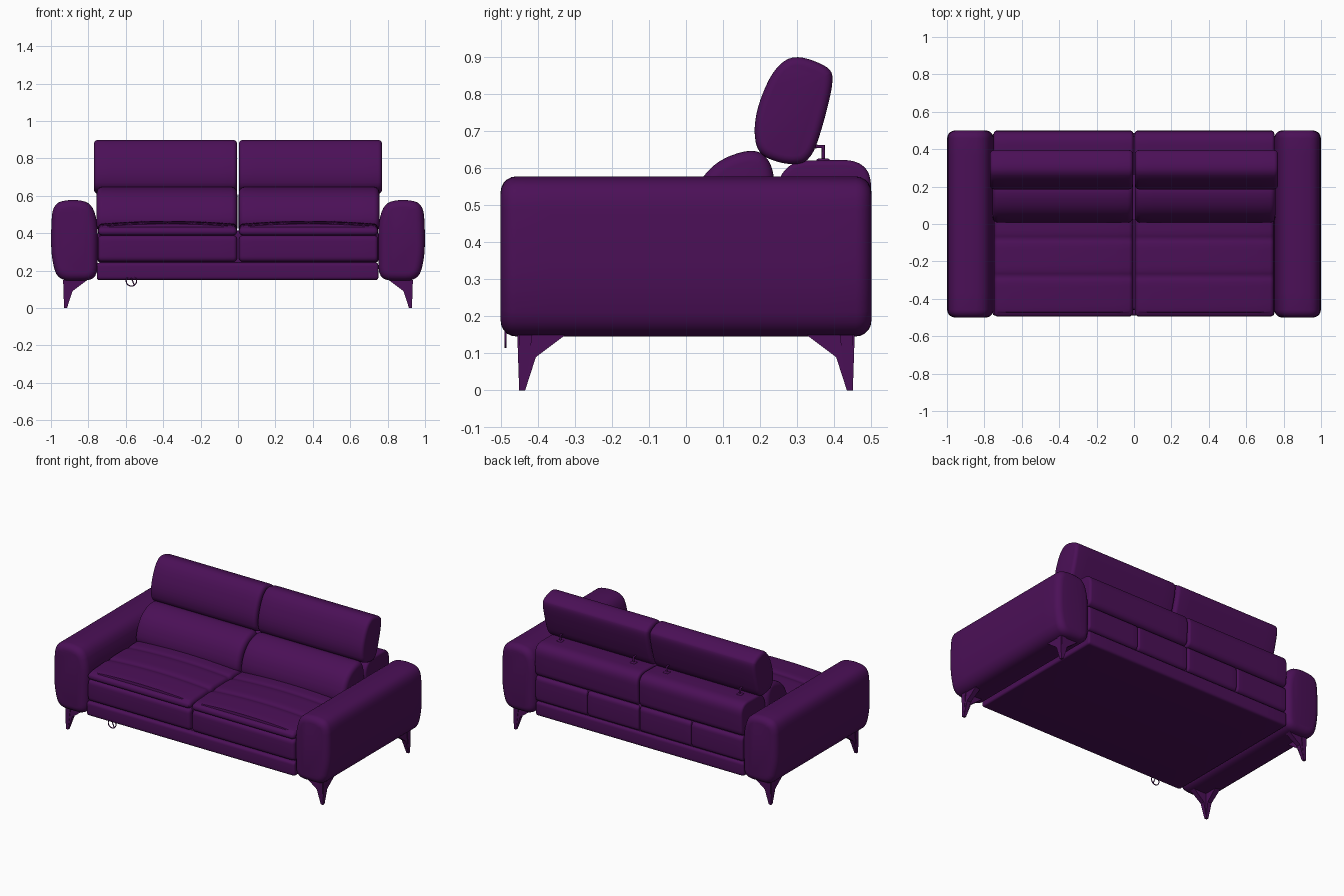
import bpy, bmesh, math
from mathutils import Vector

cube = bpy.data.objects.get("Cube")
if cube:
    bpy.data.objects.remove(cube, do_unlink=True)

COLOUR = (0.07, 0.005, 0.095, 1.0)
purple = bpy.data.materials.new("purple_upholstery")
purple.use_nodes = True
purple.diffuse_color = COLOUR
bsdf = next(n for n in purple.node_tree.nodes if n.type == 'BSDF_PRINCIPLED')
bsdf.inputs["Base Color"].default_value = COLOUR


def finish(name, bm, angle=40):
    """Turn a bmesh into a shaded object."""
    bmesh.ops.recalc_face_normals(bm, faces=bm.faces[:])
    me = bpy.data.meshes.new(name)
    bm.to_mesh(me)
    bm.free()
    me.materials.append(purple)
    me.shade_smooth()
    me.set_sharp_from_angle(angle=math.radians(angle))
    ob = bpy.data.objects.new(name, me)
    bpy.context.collection.objects.link(ob)
    return ob


def rounded(points, radius, steps=5):
    """Round every corner of a closed outline."""
    pts = [Vector(p) for p in points]
    out = []
    for i, p in enumerate(pts):
        a, b = pts[i - 1] - p, pts[(i + 1) % len(pts)] - p
        start = p + a.normalized() * min(radius, a.length * 0.48)
        end = p + b.normalized() * min(radius, b.length * 0.48)
        for k in range(steps + 1):
            t = k / steps
            out.append(start * (1 - t) ** 2 + p * 2 * t * (1 - t) + end * t * t)
    return out


def inset(outline, d):
    """Move a closed outline inward by d."""
    n = len(outline)
    area = sum(outline[i - 1].cross(outline[i]) for i in range(n))
    sign = 1 if area > 0 else -1
    out = []
    for i, p in enumerate(outline):
        t = (outline[(i + 1) % n] - outline[i - 1]).normalized()
        out.append(p + Vector((-t.y, t.x)) * d * sign)
    return out


def cushion(name, points, lo, hi, radius=0.03, end=0.02, crown=0.0, axis='X'):
    """Sweep a rounded outline from lo to hi, with soft ends and a crowned top."""
    outline = rounded(points, radius)
    mid_h = sum(p.y for p in outline) / len(outline)
    steps = 5
    rings = []
    for k in range(steps + 1):
        a = math.pi / 2 * k / steps
        rings.append((lo + end * (1 - math.sin(a)), end * (1 - math.cos(a))))
    rings = [(lo + end * (1 - math.cos(math.pi / 2 * k / steps)),
              end * (1 - math.sin(math.pi / 2 * k / steps))) for k in range(steps + 1)]
    inner = [(lo + end + (hi - lo - 2 * end) * k / 10, 0) for k in range(1, 10)]
    rings = rings + inner + [(lo + hi - t, d) for t, d in reversed(rings)]
    bm = bmesh.new()
    loops = []
    for t, d in rings:
        u = (2 * t - lo - hi) / (hi - lo)
        loop = []
        for p in inset(outline, d):
            h = p.y + (crown * (1 - u * u) if p.y > mid_h else 0)
            loop.append(bm.verts.new((t, p.x, h) if axis == 'X' else (p.x, t, h)))
        loops.append(loop)
    n = len(outline)
    for a, b in zip(loops, loops[1:]):
        for i in range(n):
            j = (i + 1) % n
            bm.faces.new((a[i], a[j], b[j], b[i]))
    bm.faces.new(loops[0])
    bm.faces.new(loops[-1])
    return finish(name, bm)


def rect(y0, y1, z0, z1):
    return [(y0, z0), (y1, z0), (y1, z1), (y0, z1)]


def tube(name, path, r, cyclic=False):
    """Thin round rod along a path."""
    cu = bpy.data.curves.new(name, 'CURVE')
    cu.dimensions = '3D'
    cu.bevel_depth = r
    cu.bevel_resolution = 2
    cu.use_fill_caps = True
    sp = cu.splines.new('POLY')
    sp.points.add(len(path) - 1)
    for q, p in zip(sp.points, path):
        q.co = (*p, 1)
    sp.use_cyclic_u = cyclic
    cu.materials.append(purple)
    ob = bpy.data.objects.new(name, cu)
    bpy.context.collection.objects.link(ob)


# Outlines: arm is (x, z), the others are (y, z)
ARM = [(0.752, 0.147), (0.965, 0.145), (0.998, 0.27), (1.0, 0.42), (0.99, 0.56),
       (0.89, 0.582), (0.785, 0.565), (0.75, 0.46)]
SEAT = [(-0.495, 0.388), (-0.495, 0.428), (-0.45, 0.438), (-0.31, 0.446), (-0.28, 0.437),
        (-0.25, 0.448), (-0.11, 0.45), (-0.08, 0.441), (-0.05, 0.45), (0.1, 0.45), (0.1, 0.388)]
LUMBAR = [(0.03, 0.41), (0.0, 0.46), (0.03, 0.56), (0.09, 0.625), (0.19, 0.655),
          (0.235, 0.61), (0.25, 0.41)]
HEADREST = [(0.182, 0.70), (0.195, 0.635), (0.27, 0.608), (0.335, 0.615), (0.37, 0.715),
            (0.4, 0.84), (0.385, 0.875), (0.29, 0.908), (0.235, 0.865), (0.195, 0.775)]
BACK = [(0.25, 0.41), (0.245, 0.57), (0.29, 0.62), (0.46, 0.622), (0.5, 0.585), (0.495, 0.41)]

# Base rail and hidden inner body
cushion("base_rail", rect(-0.49, 0.487, 0.15, 0.242), -0.755, 0.75, 0.02, 0.012)
cushion("inner_body", rect(-0.46, 0.47, 0.2, 0.415), -0.74, 0.74, 0.02, 0.01)

for s, side in ((-1, "right"), (1, "left")):
    # Arm
    cushion(side + "_arm", [(s * x, z) for x, z in ARM], -0.5, 0.5, 0.07, 0.042, axis='Y')

    # Cushions of one seat
    def place(part, points, x0, x1, *args):
        cushion(side + "_" + part, points, min(s * x0, s * x1), max(s * x0, s * x1), *args)

    place("front_panel", rect(-0.493, -0.3, 0.247, 0.388), 0.006, 0.748, 0.03, 0.02)
    place("seat_cushion", SEAT, 0.006, 0.748, 0.03, 0.022, 0.016)
    place("lumbar_cushion", LUMBAR, 0.005, 0.756, 0.05, 0.03)
    place("headrest", HEADREST, 0.005, 0.77, 0.06, 0.022)
    place("back_panel", BACK, 0.004, 0.75, 0.04, 0.015)
    place("inner_back_panel", rect(0.35, 0.49, 0.244, 0.408), 0.004, 0.374, 0.03, 0.012)
    place("outer_back_panel", rect(0.35, 0.49, 0.244, 0.408), 0.378, 0.75, 0.03, 0.012)

    # Headrest brackets
    for x in (0.12, 0.65):
        tube(side + "_headrest_bracket",
             [(s * x, 0.37, 0.6), (s * x, 0.37, 0.658), (s * x, 0.31, 0.658)], 0.006)
        cushion(side + "_bracket_collar", rect(0.352, 0.388, 0.615, 0.626),
                s * x - 0.018, s * x + 0.018, 0.012, 0.006)

    # Legs: two tapered fins meeting at the outer corner
    for t, end in ((-1, "front"), (1, "back")):
        bm = bmesh.new()
        fin = [(0.0, 0.0), (0.016, 0.0), (0.045, 0.09), (0.125, 0.15), (-0.005, 0.15)]
        for along_x in (True, False):
            layers = []
            for outer in (True, False):
                loop = []
                for u, z in fin:
                    w = 0 if outer else 0.016 + z * 0.13
                    dx, dy = (u, w) if along_x else (w, u)
                    loop.append(bm.verts.new((s * (0.93 - dx), t * (0.45 - dy), z)))
                layers.append(loop)
            a, b = layers
            bm.faces.new(a)
            bm.faces.new(b)
            for i in range(len(fin)):
                bm.faces.new((a[i - 1], a[i], b[i], b[i - 1]))
        finish(f"{side}_{end}_leg", bm, 25)

# Pull ring with its strap under the front edge
ring = [(-0.57 + 0.028 * math.cos(k * math.pi / 10), -0.487,
         0.145 + 0.028 * math.sin(k * math.pi / 10)) for k in range(20)]
tube("pull_ring", ring, 0.003, True)
tube("pull_strap", [(-0.585, -0.487, 0.19), (-0.555, -0.487, 0.125)], 0.003)
